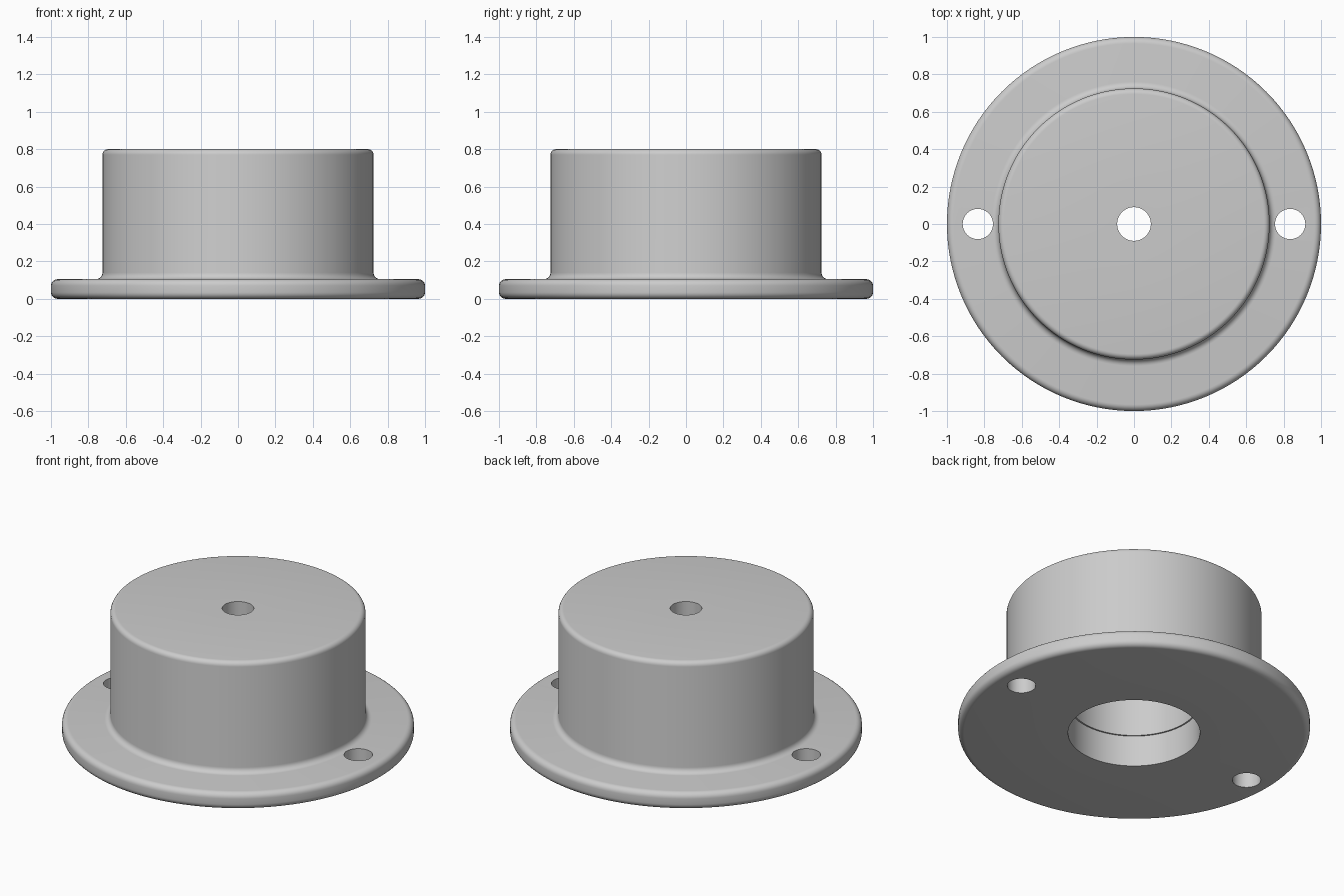
import bpy
import bmesh
from math import sin, cos, pi, radians

cube = bpy.data.objects.get("Cube")
if cube:
    bpy.data.objects.remove(cube, do_unlink=True)

# Material
grey = bpy.data.materials.new("plain grey")
grey.use_nodes = True
colour = (0.6, 0.6, 0.6, 1)
grey.diffuse_color = colour
grey.node_tree.nodes["Principled BSDF"].inputs["Base Color"].default_value = colour


def arc(r, z, radius, start, end, steps=6):
    """Points of a fillet around the centre (r, z), angles in degrees."""
    angles = [radians(start + (end - start) * i / steps) for i in range(steps + 1)]
    return [(r + radius * cos(a), z + radius * sin(a)) for a in angles]


def lathe(name, profile, segments=128):
    """Revolve a closed (r, z) profile about the vertical axis."""
    bm = bmesh.new()
    rings = []
    for i in range(segments):
        a = 2 * pi * i / segments
        rings.append([bm.verts.new((r * cos(a), r * sin(a), z)) for r, z in profile])
    count = len(profile)
    for i in range(segments):
        here, there = rings[i], rings[(i + 1) % segments]
        for j in range(count):
            k = (j + 1) % count
            bm.faces.new((here[j], there[j], there[k], here[k]))
    bmesh.ops.recalc_face_normals(bm, faces=bm.faces)
    mesh = bpy.data.meshes.new(name)
    bm.to_mesh(mesh)
    bm.free()
    obj = bpy.data.objects.new(name, mesh)
    bpy.context.collection.objects.link(obj)
    return obj


# Flanged cup: stepped bore, ceiling, centre hole, body and rounded flange
profile = [(0.375, 0), (0.375, 0.195), (0.366, 0.195), (0.366, 0.7),
           (0.09, 0.7), (0.09, 0.8)]
profile += arc(0.695, 0.77, 0.03, 90, 0)
profile += arc(0.76, 0.14, 0.035, 180, 270)
profile += arc(0.965, 0.07, 0.035, 90, 0)
profile += arc(0.965, 0.035, 0.035, 0, -90)
hub = lathe("flanged_hub", profile)
hub.data.materials.append(grey)

# Two screw holes through the flange
for side, x in (("left", 0.835), ("right", -0.835)):
    bpy.ops.mesh.primitive_cylinder_add(vertices=48, radius=0.081, depth=0.5,
                                        location=(x, 0, 0.05))
    cutter = bpy.context.object
    cutter.name = side + "_screw_hole_cutter"
    cutter.hide_render = True
    bpy.ops.object.select_all(action="DESELECT")
    bpy.context.view_layer.objects.active = hub
    hub.select_set(True)
    cut = hub.modifiers.new(side + "_screw_hole", "BOOLEAN")
    cut.operation = "DIFFERENCE"
    cut.solver = "EXACT"
    cut.object = cutter
    bpy.ops.object.modifier_apply(modifier=cut.name)
    bpy.data.objects.remove(cutter, do_unlink=True)

bpy.ops.object.shade_smooth_by_angle(angle=radians(30))
